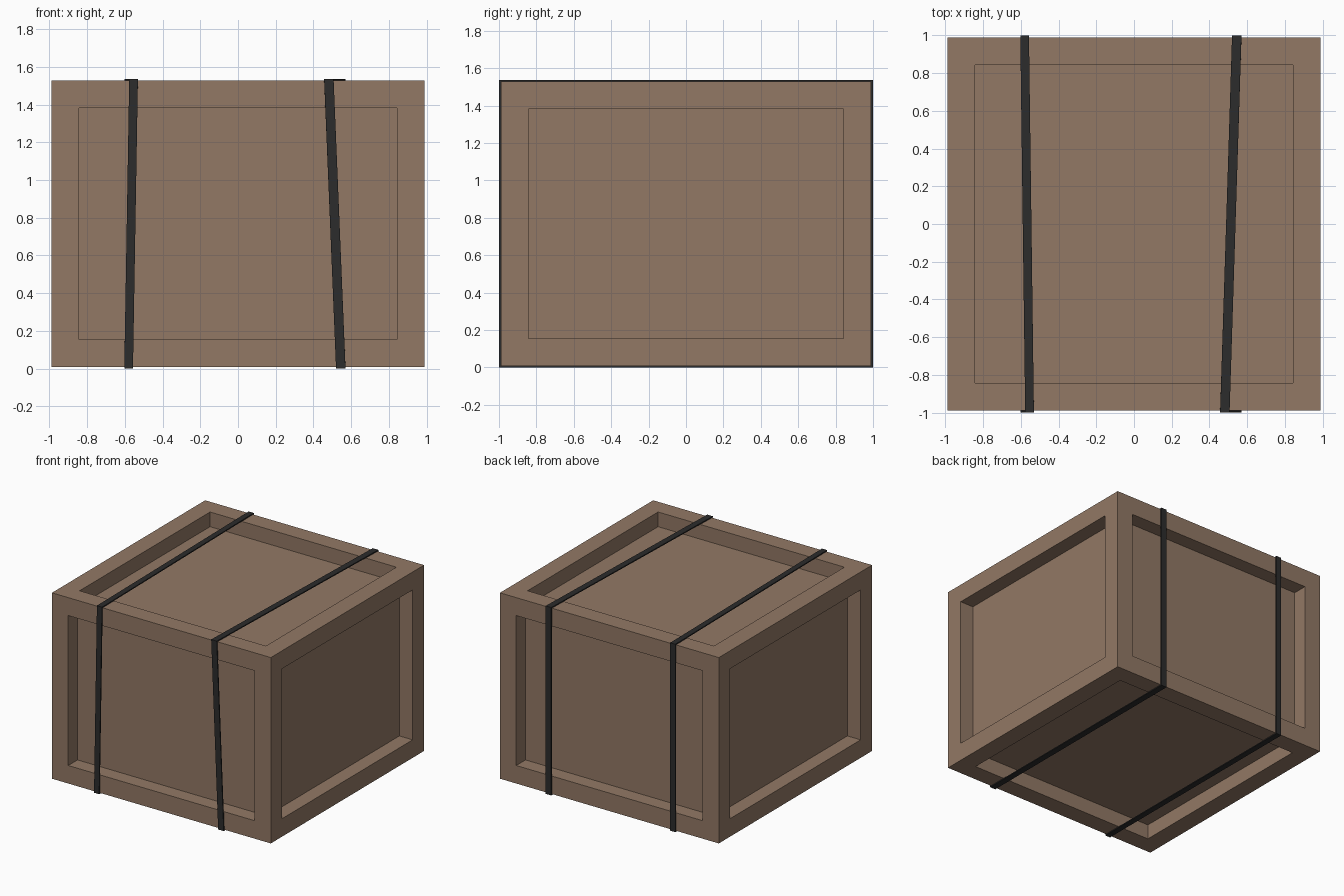
import bpy, bmesh
from mathutils import Vector

if "Cube" in bpy.data.objects:
    bpy.data.objects.remove(bpy.data.objects["Cube"])

H = 0.99             # crate half width
Z0, Z1 = 0.008, 1.528
T = 0.009            # strap stand-off
RIM, DEPTH = 0.147, 0.12


def material(name, rgb):
    m = bpy.data.materials.new(name)
    m.diffuse_color = (*rgb, 1)
    m.use_nodes = True
    m.node_tree.nodes["Principled BSDF"].inputs["Base Color"].default_value = m.diffuse_color
    return m


def add_object(name, bm, mat):
    bmesh.ops.recalc_face_normals(bm, faces=bm.faces)
    me = bpy.data.meshes.new(name)
    bm.to_mesh(me)
    bm.free()
    me.materials.append(mat)
    ob = bpy.data.objects.new(name, me)
    bpy.context.collection.objects.link(ob)
    return ob


wood = material("brown wood", (0.288, 0.189, 0.130))
black = material("black strap", (0.025, 0.025, 0.025))

# crate: a box with every side framed and recessed
bm = bmesh.new()
bmesh.ops.create_cube(bm, size=1)
for v in bm.verts:
    v.co = Vector((v.co.x * 2 * H, v.co.y * 2 * H, Z0 + (v.co.z + 0.5) * (Z1 - Z0)))
sides = list(bm.faces)
bmesh.ops.inset_individual(bm, faces=sides, thickness=RIM, use_even_offset=True)
for f in sides:
    bm.normal_update()
    ext = bmesh.ops.extrude_discrete_faces(bm, faces=[f])["faces"][0]
    n = ext.normal.copy()
    bmesh.ops.translate(bm, verts=ext.verts, vec=-n * DEPTH)
add_object("crate", bm, wood)


# straps: thin closed bands, pulled sideways at the top front edge
def strap(name, x, shift, width):
    bm = bmesh.new()
    corners = [(-1, 0), (-1, 1), (1, 1), (1, 0)]
    rings = []
    for sy, top in corners:
        cx = x + (shift if (sy < 0 and top) else 0)
        ring = []
        for side, t in ((-1, 0), (1, 0), (1, T), (-1, T)):
            z = Z1 + t if top else Z0 - t * Z0 / T
            ring.append(bm.verts.new((cx + side * width / 2, sy * (H + t), z)))
        rings.append(ring)
    for i in range(4):
        a, b = rings[i], rings[(i + 1) % 4]
        for j in range(4):
            k = (j + 1) % 4
            bm.faces.new((a[j], a[k], b[k], b[j]))
    add_object(name, bm, black)


strap("left_strap", -0.58, 0.026, 0.046)
strap("right_strap", 0.545, -0.063, 0.05)
